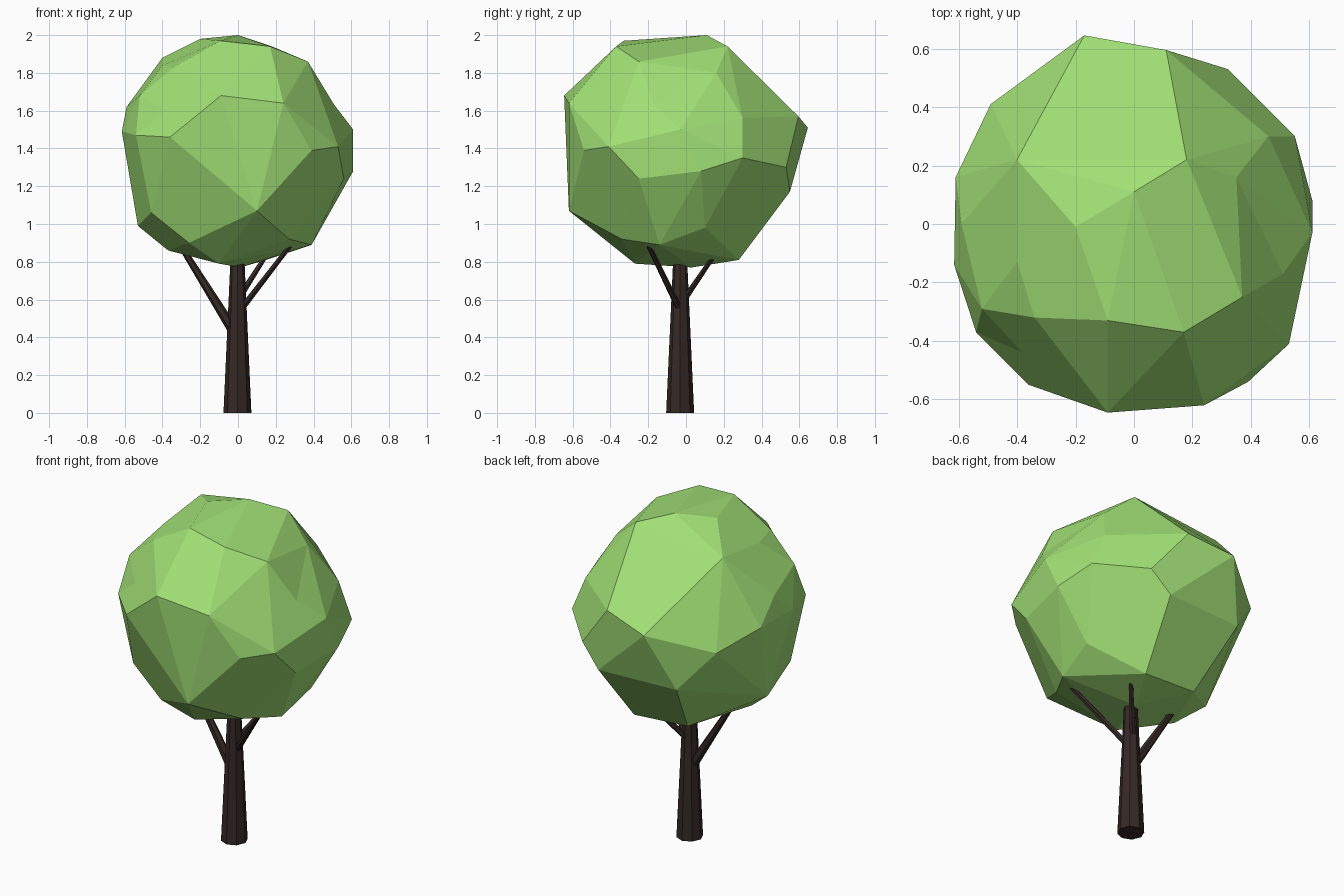
import bpy, bmesh, math
from mathutils import Vector

if "Cube" in bpy.data.objects:
    bpy.data.objects.remove(bpy.data.objects["Cube"])


def material(name, color):
    m = bpy.data.materials.new(name)
    m.diffuse_color = color
    m.use_nodes = True
    m.node_tree.nodes["Principled BSDF"].inputs["Base Color"].default_value = m.diffuse_color
    return m


bark = material("bark", (0.035, 0.022, 0.019, 1))
leaf = material("leaf", (0.36, 0.75, 0.18, 1))


def limb(name, a, b, r1, r2, sides=8):
    """Tapered, closed limb between two points."""
    a, b = Vector(a), Vector(b)
    bpy.ops.mesh.primitive_cone_add(vertices=sides, radius1=r1, radius2=r2,
                                    depth=(b - a).length, location=(a + b) / 2)
    ob = bpy.context.object
    ob.name = name
    ob.rotation_euler = (b - a).to_track_quat('Z', 'Y').to_euler()
    ob.data.materials.append(bark)


# Trunk and branches
limb("trunk", (-0.003, -0.031, 0), (-0.003, -0.031, 0.79), 0.074, 0.038)
limb("branch_left", (-0.02, -0.03, 0.43), (-0.30, -0.02, 0.88), 0.029, 0.016, 6)
limb("branch_right", (0.01, -0.03, 0.54), (0.28, -0.2, 0.89), 0.018, 0.013, 6)
limb("branch_back", (0.0, -0.01, 0.6), (0.14, 0.14, 0.82), 0.018, 0.013, 6)

# Crown: corner points of an irregular faceted ball
corners = [
    (0, .11, 2), (.18, .22, 1.94), (-.2, -.01, 1.98), (-.09, -.33, 1.97),
    (.17, -.37, 1.94), (.37, -.25, 1.86), (-.4, .22, 1.88), (-.4, -.13, 1.84),
    (.35, .16, 1.8), (.51, -.17, 1.63), (-.17, .645, 1.51), (.11, .595, 1.57),
    (.46, .3, 1.56), (.61, -.03, 1.5), (.24, -.62, 1.64), (-.09, -.645, 1.68),
    (.39, -.54, 1.39), (.53, -.41, 1.41), (.1, -.62, 1.07), (.56, -.25, 1.24),
    (.61, .08, 1.28), (.55, .3, 1.35), (.27, -.34, .92), (.39, -.14, .89),
    (.01, .03, .77), (-.1, -.27, .79), (-.37, -.1, .86), (-.53, -.02, .99),
    (.15, .28, .81), (-.61, .16, 1.49), (-.59, 0, 1.62), (-.615, -.14, 1.49),
    (-.54, -.37, 1.47), (-.49, .41, 1.4), (-.46, -.34, 1.06), (-.36, -.55, 1.46),
    (-.34, -.32, 1.83), (.32, .53, 1.3), (.2, .55, 1.17), (-.3, .52, 1.17),
    (.38, .42, 1.47), (.42, .1, .98), (-.2, .27, .83), (-.26, -.36, .9),
    (-.5, -.02, 1.73), (-.52, -.29, 1.68), (-.38, -.44, 1.6), (.47, .16, 1.12),
]
center = Vector((0, 0, 1.39))
bm = bmesh.new()
target = {}
for c in corners:
    d = Vector(c) - center
    v = bm.verts.new(d.normalized() * (d.length / 0.62) ** 0.35)
    target[v] = Vector(c)
# Wrap the evened-out points, then move each back to its real position
bmesh.ops.convex_hull(bm, input=bm.verts[:])
for v in bm.verts:
    v.co = target[v]
bmesh.ops.delete(bm, geom=[v for v in bm.verts if not v.link_faces], context='VERTS')
bmesh.ops.recalc_face_normals(bm, faces=bm.faces[:])
# Merge nearly coplanar triangles into larger facets
bmesh.ops.dissolve_limit(bm, angle_limit=math.radians(7), verts=bm.verts[:], edges=bm.edges[:])
mesh = bpy.data.meshes.new("crown")
bm.to_mesh(mesh)
bm.free()
mesh.materials.append(leaf)
crown = bpy.data.objects.new("crown", mesh)
bpy.context.collection.objects.link(crown)
